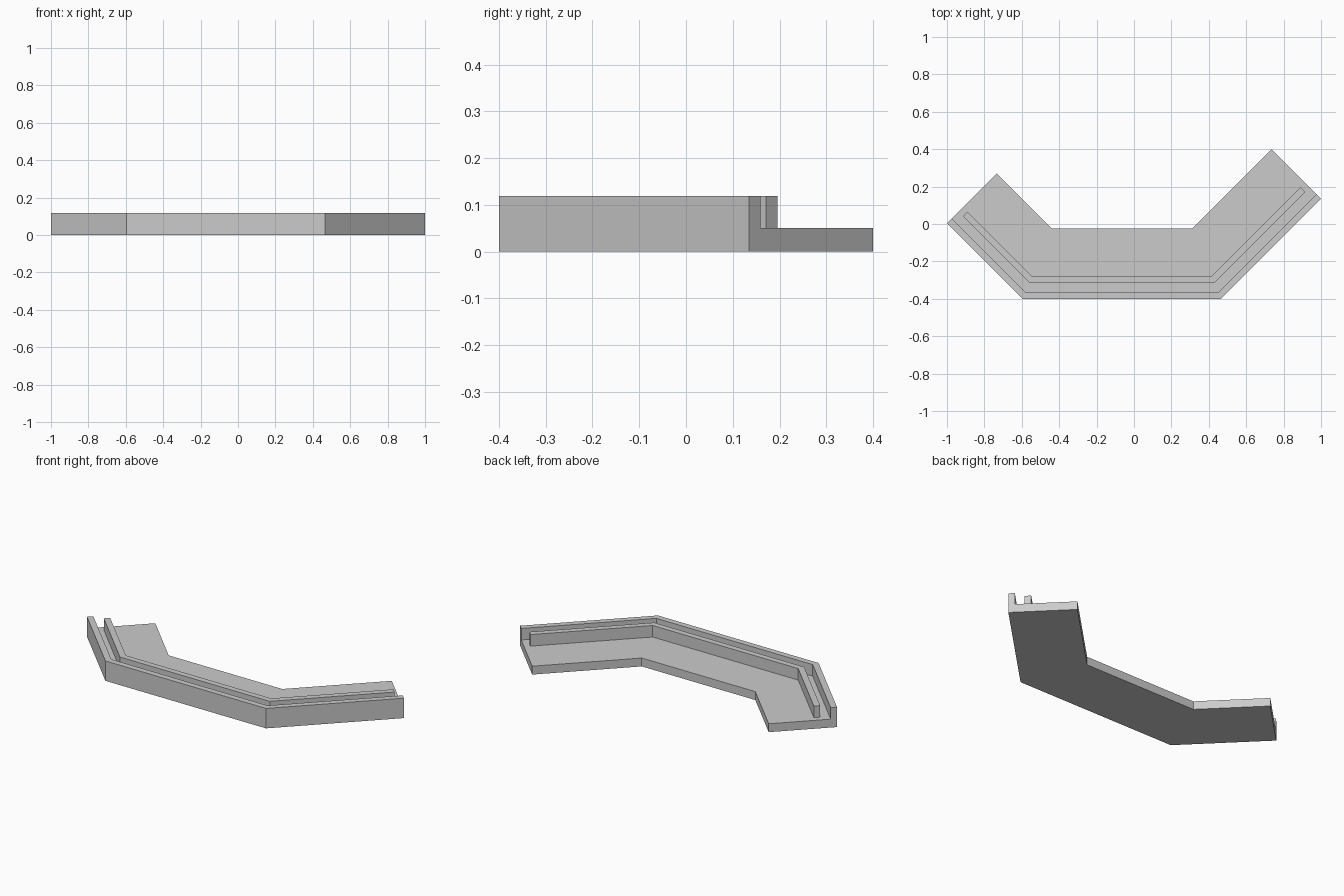
import bpy
import bmesh
from mathutils import Vector

cube = bpy.data.objects.get("Cube")
if cube:
    bpy.data.objects.remove(cube, do_unlink=True)

WIDTH, FLOOR, HEIGHT = 0.375, 0.05, 0.119
WALL = 0.035
RAIL_IN, RAIL_OUT = 0.086, 0.121

# Outer edge of the bent tray, from its right end to its left end
PATH = [Vector(p) for p in ((-1, 0.005), (-0.595, -0.4), (0.465, -0.4), (1, 0.135))]

grey = bpy.data.materials.new("light grey")
grey.use_nodes = True
colour = (0.6, 0.6, 0.6, 1)
grey.diffuse_color = colour
grey.node_tree.nodes["Principled BSDF"].inputs["Base Color"].default_value = colour


def inward(a, b):
    d = (b - a).normalized()
    return Vector((-d.y, d.x))


def sweep(name, profile, trim=0.0):
    """Sweep an (inward offset, height) profile along the path with mitred bends."""
    pts = [p.copy() for p in PATH]
    pts[0] += (pts[1] - pts[0]).normalized() * trim
    pts[-1] += (pts[-2] - pts[-1]).normalized() * trim
    normals = [inward(a, b) for a, b in zip(pts, pts[1:])]
    bm = bmesh.new()
    rings = []
    for i, p in enumerate(pts):
        n0, n1 = normals[max(i - 1, 0)], normals[min(i, len(normals) - 1)]
        mitre = (n0 + n1) / (1 + n0.dot(n1))
        rings.append([bm.verts.new((*(p + mitre * off), z)) for off, z in profile])
    count = len(profile)
    for r, s in zip(rings, rings[1:]):
        for j in range(count):
            k = (j + 1) % count
            bm.faces.new((r[j], r[k], s[k], s[j]))
    bm.faces.new(rings[0])
    bm.faces.new(rings[-1])
    bmesh.ops.recalc_face_normals(bm, faces=bm.faces)
    mesh = bpy.data.meshes.new(name)
    bm.to_mesh(mesh)
    bm.free()
    mesh.materials.append(grey)
    obj = bpy.data.objects.new(name, mesh)
    bpy.context.collection.objects.link(obj)
    return obj


# Floor with the raised outer wall
sweep("floor_and_outer_wall", [(0, 0), (WIDTH, 0), (WIDTH, FLOOR),
                               (WALL, FLOOR), (WALL, HEIGHT), (0, HEIGHT)])

# Inner rail, set back from both ends
sweep("inner_rail", [(RAIL_IN, FLOOR), (RAIL_OUT, FLOOR),
                     (RAIL_OUT, HEIGHT), (RAIL_IN, HEIGHT)], trim=WALL)
